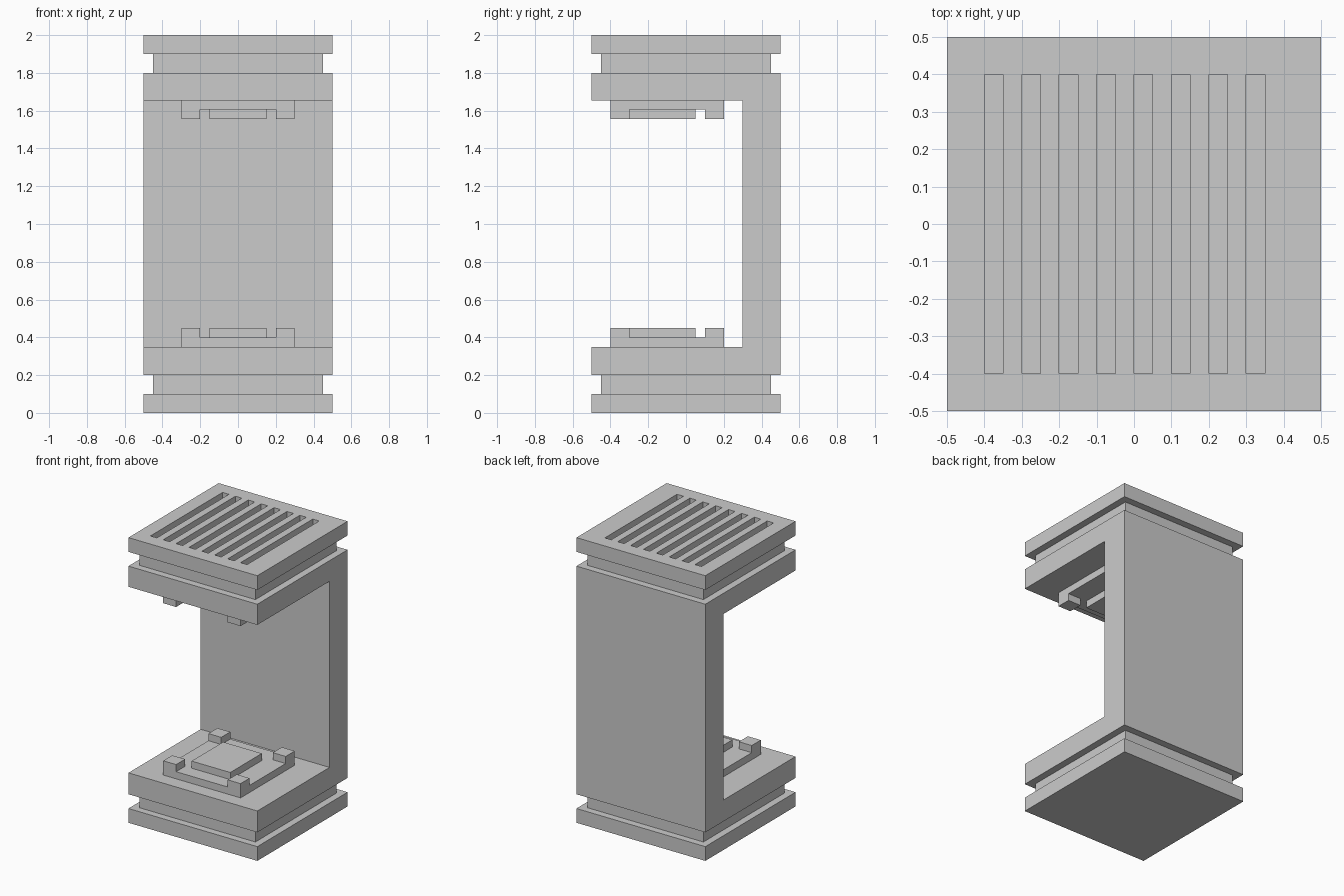
import bpy, bmesh
from mathutils import Matrix, Vector

if "Cube" in bpy.data.objects:
    bpy.data.objects.remove(bpy.data.objects["Cube"])


def make_object(name, bm):
    bmesh.ops.recalc_face_normals(bm, faces=bm.faces)
    mesh = bpy.data.meshes.new(name)
    bm.to_mesh(mesh)
    bm.free()
    obj = bpy.data.objects.new(name, mesh)
    bpy.context.collection.objects.link(obj)
    return obj


def add_box(bm, lo, hi):
    lo, hi = Vector(lo), Vector(hi)
    mat = Matrix.Translation((lo + hi) / 2) @ Matrix.Diagonal((*(hi - lo), 1))
    bmesh.ops.create_cube(bm, size=1, matrix=mat)


def box(name, lo, hi):
    bm = bmesh.new()
    add_box(bm, lo, hi)
    return make_object(name, bm)


def slab(name, half, z0, z1):
    return box(name, (-half, -half, z0), (half, half, z1))


def extrude_profile(name, points, x0, x1):
    """Extrude a closed (y, z) profile along x."""
    bm = bmesh.new()
    face = bm.faces.new([bm.verts.new((x0, y, z)) for y, z in points])
    ext = bmesh.ops.extrude_face_region(bm, geom=[face])
    verts = [v for v in ext["geom"] if isinstance(v, bmesh.types.BMVert)]
    bmesh.ops.translate(bm, verts=verts, vec=(x1 - x0, 0, 0))
    return make_object(name, bm)


# C-shaped body: lower shelf, back wall and upper shelf in one profile
LOW, HIGH = 0.35, 1.655
extrude_profile("frame_body", [
    (-0.5, 0.2), (0.5, 0.2), (0.5, 1.8), (-0.5, 1.8),
    (-0.5, HIGH), (0.3, HIGH), (0.3, LOW), (-0.5, LOW)], -0.5, 0.5)

# Foot plate and recessed necks
slab("foot_plate", 0.5, 0.0, 0.1)
slab("lower_neck", 0.45, 0.1, 0.2)
slab("upper_neck", 0.45, 1.8, 1.9)

# Top plate with eight vent slots
top = slab("top_plate", 0.5, 1.9, 2.0)
bm = bmesh.new()
for i in range(8):
    x = -0.4 + 0.1 * i
    add_box(bm, (x, -0.4, 1.95), (x + 0.05, 0.4, 2.05))
cutter = make_object("slot_cutter", bm)
cutter.hide_render = True
mod = top.modifiers.new("slots", "BOOLEAN")
mod.operation, mod.solver, mod.object = "DIFFERENCE", "EXACT", cutter
bpy.context.view_layer.objects.active = top
bpy.ops.object.modifier_apply(modifier=mod.name)
bpy.data.objects.remove(cutter)

# Facing clamps: base tray, four corner posts and a centre pad
for side, z, d in (("lower", LOW, 1), ("upper", HIGH, -1)):
    def level(name, x0, x1, y0, y1, h0, h1):
        za, zb = sorted((z + d * h0, z + d * h1))
        return box(f"{side}_{name}", (x0, y0, za), (x1, y1, zb))

    level("clamp_tray", -0.3, 0.3, -0.4, 0.2, 0, 0.05)
    level("centre_pad", -0.15, 0.15, -0.3, 0.05, 0.05, 0.1)
    for xn, x in (("left", -0.3), ("right", 0.2)):
        for yn, y in (("front", -0.4), ("back", 0.1)):
            level(f"{yn}_{xn}_post", x, x + 0.1, y, y + 0.1, 0.05, 0.1)
